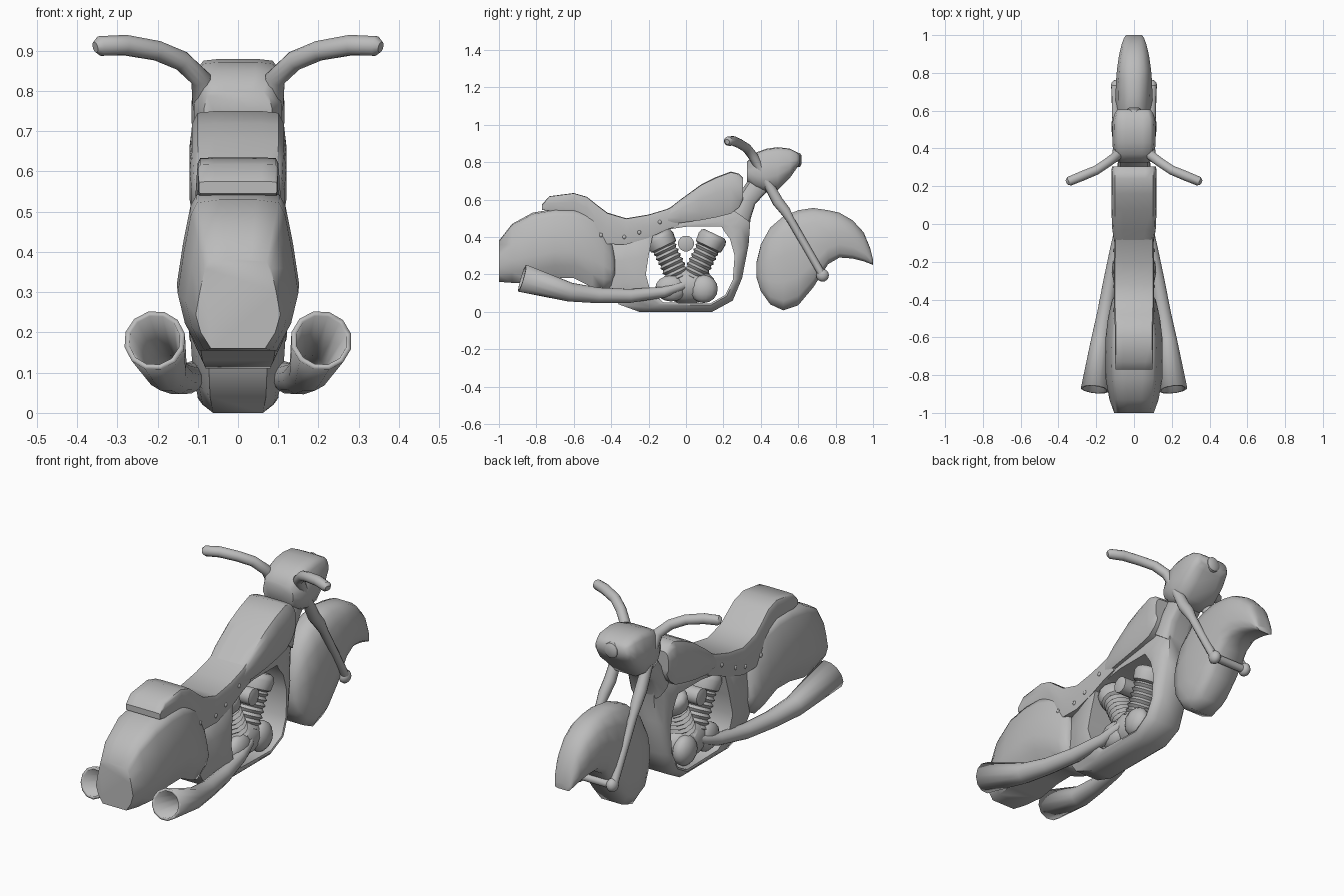
import bpy, bmesh, math
from mathutils import Vector

grey = bpy.data.materials.new("plain_grey")
grey.diffuse_color = (0.5, 0.5, 0.5, 1)


def finish(name, bm, angle=40):
    bmesh.ops.recalc_face_normals(bm, faces=bm.faces)
    me = bpy.data.meshes.new(name)
    bm.to_mesh(me)
    bm.free()
    me.materials.append(grey)
    ob = bpy.data.objects.new(name, me)
    bpy.context.collection.objects.link(ob)
    bpy.ops.object.select_all(action='DESELECT')
    bpy.context.view_layer.objects.active = ob
    ob.select_set(True)
    bpy.ops.object.shade_smooth_by_angle(angle=math.radians(angle))
    return ob


def skin(bm, rings, closed=False, caps=(True, True)):
    vs = [[bm.verts.new(p) for p in r] for r in rings]
    n = len(vs[0])
    pairs = list(zip(vs, vs[1:])) + ([(vs[-1], vs[0])] if closed else [])
    for a, b in pairs:
        for i in range(n):
            j = (i + 1) % n
            bm.faces.new((a[i], a[j], b[j], b[i]))
    if not closed:
        for use, ring in zip(caps, (vs[0], vs[-1])):
            if use:
                bm.faces.new(ring)


def loft(name, sections, shape, closed=False, angle=40):
    """sections: (y1, z1, y2, z2, half width); shape: (width fraction, step from 1 to 2)"""
    rings = []
    for y1, z1, y2, z2, w in sections:
        half = [(f * w, y1 + (y2 - y1) * t, z1 + (z2 - z1) * t) for f, t in shape]
        rings.append(half + [(-x, y, z) for x, y, z in reversed(half)])
    bm = bmesh.new()
    skin(bm, rings, closed)
    return finish(name, bm, angle)


def upright(rows):
    return [(y, hi, y, lo, w) for y, lo, hi, w in rows]


def tube(name, pts, sides=12, caps=(True, True), angle=40, widen=1):
    """pts: (x, y, z, radius)"""
    ps = [Vector(p[:3]) for p in pts]
    rings, side = [], None
    for i, p in enumerate(ps):
        t = Vector((0, 0, 0))
        if i:
            t += (p - ps[i - 1]).normalized()
        if i < len(ps) - 1:
            t += (ps[i + 1] - p).normalized()
        t.normalize()
        if side is None:
            side = t.orthogonal()
        side = (side - t * side.dot(t)).normalized()
        up = t.cross(side)
        rings.append([p + pts[i][3] * (side * math.cos(a) + up * math.sin(a))
                      for a in (2 * math.pi * k / sides for k in range(sides))])
    bm = bmesh.new()
    skin(bm, rings, caps=caps)
    for v in bm.verts:
        v.co.x *= widen
    return finish(name, bm, angle)


def ball(name, loc, size):
    bm = bmesh.new()
    bmesh.ops.create_uvsphere(bm, u_segments=14, v_segments=8, radius=1)
    for v in bm.verts:
        v.co = Vector([c * s + l for c, s, l in zip(v.co, size, loc)])
    return finish(name, bm)


FENDER = [(.3, 0), (.68, .02), (.78, .1), (.9, .35), (1, .62), (.88, .82), (.64, 1)]
WHEEL = [(.25, 0), (.6, .05), (.86, .18), (1, .42), (1, .7), (.9, .9), (.6, 1)]
BOXY = [(.4, 0), (.75, .02), (.9, .12), (1, .45), (1, .65), (.88, .88), (.5, 1)]
PAD = [(.5, 0), (.84, .02), (.95, .14), (1, .4), (1, .8), (.9, 1)]
CUSHION = [(.6, 0), (.94, .02), (1, .14), (1, .5), (1, .85), (.97, 1)]
BLOCK = [(.62, 0), (.88, .45), (1, .8), (.97, 1)]

# Wheel and mudguard bodies
loft("rear_fender", upright([
    (-1, .16, .38, .105), (-.93, .155, .47, .13), (-.82, .155, .53, .15),
    (-.7, .18, .55, .152), (-.6, .18, .548, .15), (-.5, .13, .52, .138),
    (-.44, .11, .47, .125), (-.4, .13, .38, .115), (-.38, .18, .3, .1)]), FENDER, angle=60)
loft("front_fender", upright([
    (.378, .18, .27, .05), (.4, .11, .36, .075), (.45, .04, .45, .092),
    (.52, .008, .51, .1), (.6, .035, .543, .1), (.68, .13, .555, .098),
    (.76, .255, .543, .095), (.82, .29, .53, .09), (.89, .285, .49, .08),
    (.95, .27, .425, .066), (.985, .257, .34, .053), (1, .25, .28, .043)]), WHEEL, angle=60)

# Tank and seat
loft("fuel_tank", upright([
    (-.12, .47, .53, .1), (-.03, .475, .6, .115), (.08, .49, .68, .12),
    (.16, .505, .72, .12), (.24, .525, .75, .12), (.285, .56, .738, .12),
    (.305, .6, .715, .115)]), PAD)
loft("seat", upright([
    (-.77, .545, .575, .097), (-.73, .54, .618, .1), (-.6, .54, .635, .1),
    (-.53, .5, .615, .102), (-.48, .42, .575, .105), (-.42, .362, .53, .106),
    (-.32, .36, .5, .106), (-.2, .395, .52, .106), (-.1, .44, .55, .104),
    (-.04, .46, .58, .1)]), CUSHION)

# Closed frame loop: outer edge to inner edge, flaring into the steering neck
loft("frame", [
    (-.25, 0, -.12, .05, .1), (.14, 0, .13, .045, .1),
    (.25, .06, .21, .09, .105), (.3, .18, .25, .17, .1),
    (.335, .36, .26, .3, .097), (.345, .5, .235, .39, .095),
    (.365, .57, .205, .43, .09), (.2, .58, .19, .455, .092),
    (0, .52, 0, .455, .092), (-.15, .47, -.13, .435, .092),
    (-.4, .4, -.175, .42, .1), (-.44, .26, -.2, .3, .11),
    (-.42, .13, -.215, .2, .118), (-.36, .04, -.19, .11, .112)], BLOCK, closed=True, angle=50)
loft("steering_neck", [(.34, .48, .24, .55, .09), (.37, .575, .28, .62, .085),
                       (.42, .63, .31, .67, .08), (.47, .67, .35, .73, .075)], BOXY)

# Headlight
loft("headlight", upright([
    (.325, .7, .8, .085), (.37, .66, .85, .108), (.43, .637, .872, .115),
    (.49, .65, .88, .115), (.555, .715, .873, .112), (.59, .765, .855, .1),
    (.607, .79, .84, .085)]), BOXY, angle=50)
tube("headlight_lens", [(0, .585, .812, .042), (0, .609, .812, .038), (0, .617, .812, .025)])

# Engine: two finned cylinders in a V over the crankcase
for s, label in ((1, "front"), (-1, "rear")):
    a, b = Vector((0, s * .035, .17)), Vector((0, s * .118, .345))
    pts = []
    for i in range(15):
        pts.append((*a.lerp(b, i / 14), .068 if i % 2 else .057))
    tube(label + "_cylinder", pts, 14, angle=30, widen=1.25)
    d = (b - a).normalized()
    tube(label + "_cylinder_head", [(*(b + d * h), r) for h, r in (
        (-.005, .06), (.005, .075), (.05, .08), (.07, .074), (.08, .06))], 14, widen=1.2)
ball("crankcase", (0, .01, .14), (.095, .15, .098))
for s, side in ((1, "right"), (-1, "left")):
    ball(side + "_gear_cover", (s * .06, .095, .122), (.05, .075, .075))
    ball(side + "_clutch_cover", (s * .06, -.08, .125), (.045, .085, .07))
tube("air_cleaner", [(-.095, 0, .365, .03), (-.09, 0, .365, .043), (-.05, 0, .365, .043),
                     (.05, 0, .365, .043), (.09, 0, .365, .043), (.095, 0, .365, .03)])

# Mirrored parts: bars with fork legs, exhausts, seat studs
for s, side in ((1, "right"), (-1, "left")):
    tube(side + "_handlebar_and_fork", [(s * x, y, z, r) for x, y, z, r in (
        (.355, .22, .909, .014), (.343, .226, .912, .025), (.28, .252, .914, .026),
        (.2, .285, .9, .025), (.14, .325, .875, .025), (.092, .36, .83, .026),
        (.085, .42, .72, .025), (.088, .49, .59, .03), (.092, .53, .54, .028),
        (.095, .56, .49, .021), (.1, .73, .195, .02))])
    ball(side + "_fork_end", (s * .095, .73, .195), (.028, .034, .034))
    pipe = tube(side + "_exhaust", [(s * x, y, z, r) for x, y, z, r in (
        (.05, .03, .16, .022), (.08, -.03, .135, .024), (.095, -.12, .105, .03),
        (.125, -.3, .085, .038), (.153, -.47, .088, .043), (.178, -.62, .105, .052),
        (.207, -.875, .18, .077))], caps=(True, False))
    wall = pipe.modifiers.new("wall", 'SOLIDIFY')
    wall.thickness, wall.offset = .013, -1
    for i, (y, z) in enumerate(((-.455, .41), (-.33, .4), (-.25, .425), (-.14, .48))):
        ball(f"{side}_seat_stud_{i}", (s * .106, y, z), (.006, .01, .011))
tube("front_axle", [(-.1, .73, .195, .02), (.1, .73, .195, .02)])
